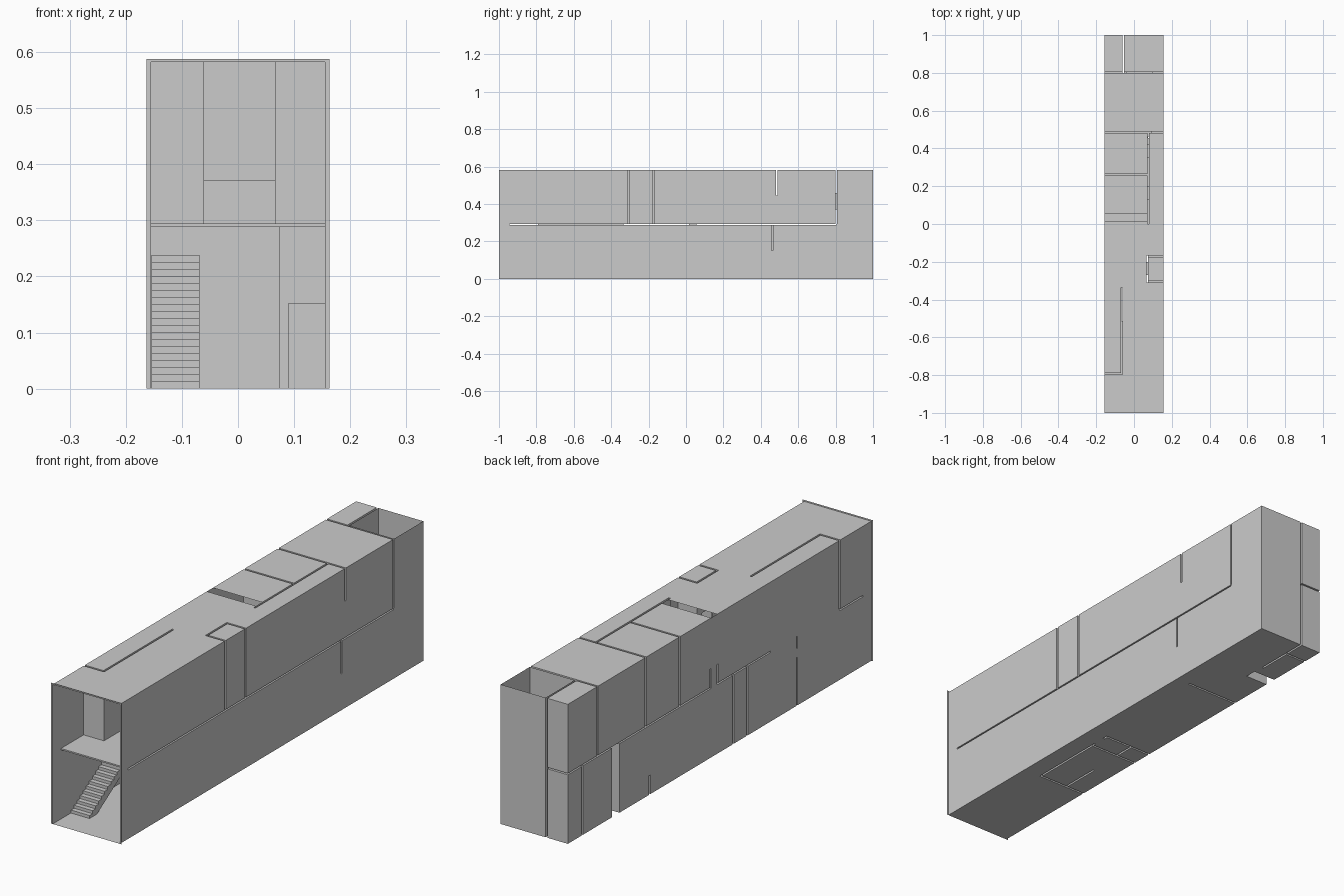
import bpy, bmesh, math

if "Cube" in bpy.data.objects:
    bpy.data.objects.remove(bpy.data.objects["Cube"])

X, Y, H = 0.155, 1.0, 0.582      # inner half width, half length, height
F0, F1 = 0.288, 0.294            # upper floor slab
T = 0.004                        # half wall thickness
DOOR = 0.152                     # door height


def wall_x(x, y0, y1, z0, z1):
    return (x - T, x + T, y0, y1, z0, z1)


def wall_y(y, x0, x1, z0, z1):
    return (x0, x1, y - T, y + T, z0, z1)


# walls and slabs taken out of the room volume
solids = [
    # upper floor slab, leaving the stairwell, the light void and the rear court
    (-X, X, -0.945, -0.792, F0, F1),
    (-0.065, X, -0.792, -0.335, F0, F1),
    (-X, X, -0.335, 0.016, F0, F1),
    (0.07, X, 0.016, 0.056, F0, F1),
    (-X, X, 0.056, 0.804, F0, F1),
    (-X, -0.056, 0.804, Y, F0, F1),
    # ground floor walls
    wall_y(-0.51, -X, 0.074, 0, F0),
    wall_x(-0.065, -0.51, -0.335, 0, F0),
    wall_x(0.07, -0.51, -0.086, 0, F0),
    wall_y(-0.182, -X, 0.074, 0, F0),
    wall_y(-0.09, -X, 0.074, 0, F0),
    wall_x(-0.06, -0.182, -0.09, 0, F0),
    wall_y(0.46, -X, X, 0, F0),
    (-X, -0.05, 0.66, 0.71, 0, F0),
    wall_x(-0.056, 0.71, Y, 0, F0),
    wall_y(0.905, -X, -0.056, 0, F0),
    # upper floor walls
    wall_x(-0.065, -0.796, -0.335, F1, H),
    wall_y(-0.792, -X, -0.061, F1, H),
    wall_y(-0.306, 0.066, X, F1, H),
    wall_y(-0.172, 0.066, X, F1, H),
    wall_x(0.07, -0.306, -0.172, F1, H),
    wall_x(0.076, 0.0, 0.484, F1, H),
    wall_y(0.012, -X, 0.076, F1, 0.372),
    wall_y(0.06, -X, 0.076, F1, 0.372),
    wall_y(0.262, -X, 0.076, F1, H),
    wall_y(0.486, -X, X, F1, H),
    wall_y(0.804, -X, X, F1, H),
    wall_x(-0.056, 0.804, Y, F0, H),
]

# doors and windows cut back out of those walls
openings = [
    (0.09, X, 0.45, 0.47, 0, DOOR),
    (-X, 0.074, 0.45, 0.47, 0.08, F0),
    (0.06, 0.08, -0.165, -0.11, 0, DOOR),
    (-0.065, -0.049, 0.71, 0.755, 0, DOOR),
    (0.09, X, 0.476, 0.496, F1, F1 + DOOR),
    (0.06, 0.08, -0.27, -0.2, F1, F1 + DOOR),
    (0.07, 0.082, 0.13, 0.2, F1, F1 + DOOR),
    (0.07, 0.082, 0.35, 0.42, F1, F1 + DOOR),
    (-0.04, 0.1, 0.795, 0.815, 0.372, 0.46),
]

# roof areas open to the sky
skylights = [(-X, 0.072, 0.016, 0.056), (-0.052, X, 0.808, Y)]


def cuts(axis, limits):
    vals = set(limits)
    for b in solids + openings:
        vals.update((b[axis * 2], b[axis * 2 + 1]))
    for s in skylights:
        if axis < 2:
            vals.update((s[axis * 2], s[axis * 2 + 1]))
    return sorted({round(v, 4) for v in vals})


def inside(p, b):
    return all(b[i * 2] < p[i] < b[i * 2 + 1] for i in range(len(b) // 2))


# room surfaces: skin between open space and everything else
grid = [cuts(0, (-X, X)), cuts(1, (-Y, Y)), cuts(2, (0, H))]
size = [len(g) - 1 for g in grid]


def centre(c):
    return [(grid[i][c[i]] + grid[i][c[i] + 1]) / 2 for i in range(3)]


def is_air(c):
    p = centre(c)
    return any(inside(p, b) for b in openings) or not any(inside(p, b) for b in solids)


air = {(i, j, k) for i in range(size[0]) for j in range(size[1])
       for k in range(size[2]) if is_air((i, j, k))}

bm = bmesh.new()
verts = {}


def vert(key):
    if key not in verts:
        verts[key] = bm.verts.new([grid[i][key[i]] for i in range(3)])
    return verts[key]


for c in air:
    for axis in range(3):
        for side in (0, 1):
            n = list(c)
            n[axis] += 1 if side else -1
            if tuple(n) in air:
                continue
            if axis == 1 and n[1] < 0:            # open street front
                continue
            if axis == 2 and n[2] == size[2] and any(inside(centre(c)[:2] + [0], s) if len(s) > 4
                                                     else inside(centre(c)[:2], s) for s in skylights):
                continue
            u, v = (axis + 1) % 3, (axis + 2) % 3
            loop = []
            for du, dv in ((0, 0), (1, 0), (1, 1), (0, 1)):
                k = list(c)
                k[axis] += side
                k[u] += du
                k[v] += dv
                loop.append(vert(tuple(k)))
            bm.faces.new(loop if side else loop[::-1])
bmesh.ops.dissolve_limit(bm, angle_limit=math.radians(1), verts=bm.verts[:], edges=bm.edges[:])


def add_object(name, mesh_bm):
    me = bpy.data.meshes.new(name)
    mesh_bm.to_mesh(me)
    mesh_bm.free()
    ob = bpy.data.objects.new(name, me)
    bpy.context.collection.objects.link(ob)
    return ob


add_object("house_rooms", bm)

# thin rim around the street front
rim = bmesh.new()
outer = [(-0.163, 0), (-0.163, 0.588), (0.163, 0.588), (0.163, 0)]
inner = [(-X, 0), (-X, H), (X, H), (X, 0)]
ov = [rim.verts.new((x, -Y, z)) for x, z in outer]
iv = [rim.verts.new((x, -Y, z)) for x, z in inner]
for i in range(3):
    rim.faces.new((ov[i], iv[i], iv[i + 1], ov[i + 1]))
add_object("front_rim", rim)

# staircase: stepped profile extruded across its width
STEPS, Y0, Y1 = 23, -0.88, -0.42
rise, run = F0 / STEPS, (Y1 - Y0) / STEPS
profile = [(Y0, 0)]
for i in range(STEPS):
    profile += [(Y0 + i * run, (i + 1) * rise), (Y0 + (i + 1) * run, (i + 1) * rise)]
profile[-1] = (-0.335, F0)
profile += [(-0.335, F0 - 0.02), (Y1, F0 - 0.03), (Y0 + 0.05, 0)]
st = bmesh.new()
face = st.faces.new([st.verts.new((-X + 0.0005, y, z)) for y, z in profile])
ext = bmesh.ops.extrude_face_region(st, geom=[face])
moved = [g for g in ext["geom"] if isinstance(g, bmesh.types.BMVert)]
bmesh.ops.translate(st, verts=moved, vec=(0.0855, 0, 0))
bmesh.ops.recalc_face_normals(st, faces=st.faces[:])
add_object("staircase", st)
